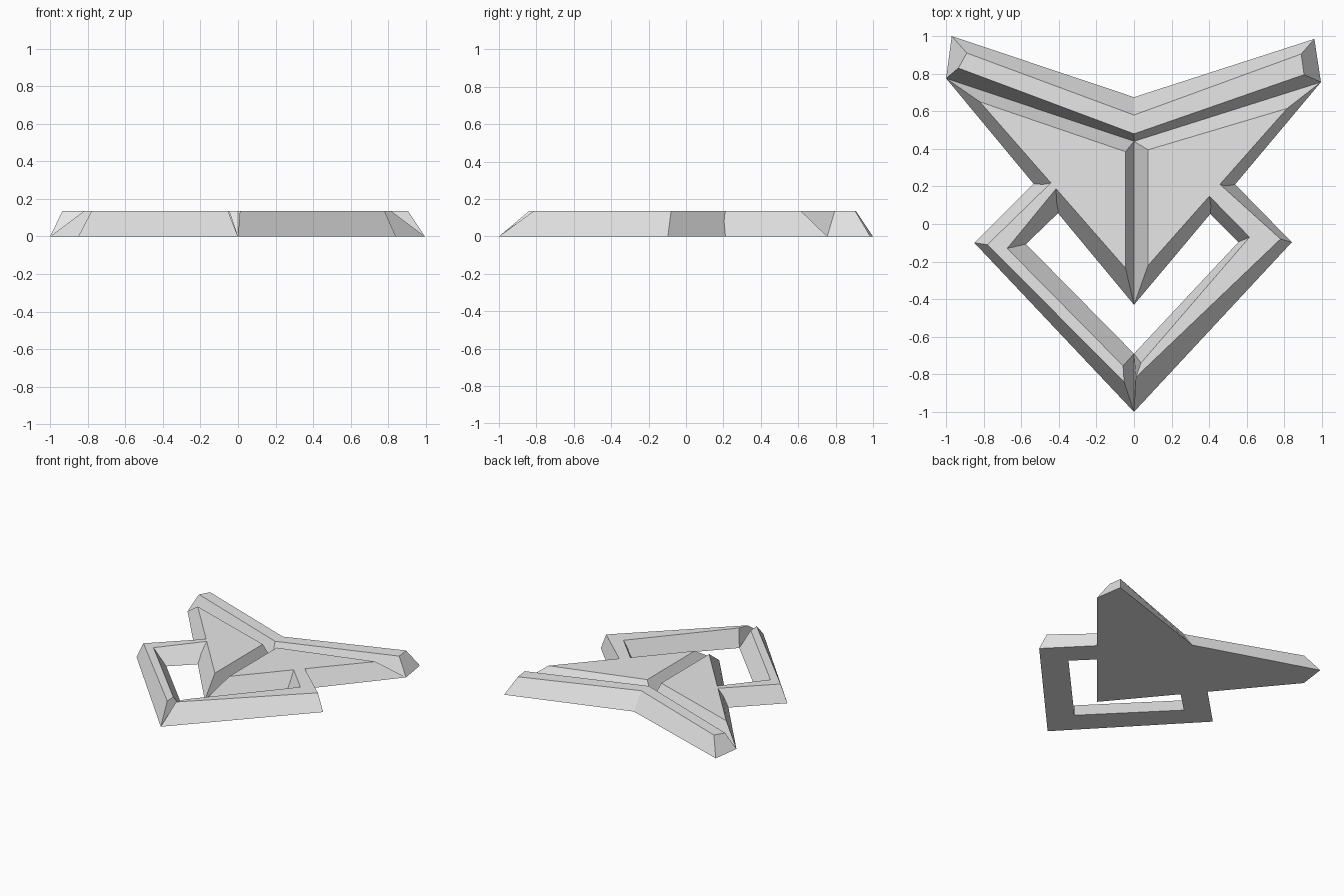
import bpy
import bmesh

HEIGHT = 0.135

cube = bpy.data.objects.get("Cube")
if cube:
    bpy.data.objects.remove(cube, do_unlink=True)

grey = bpy.data.materials.new("light grey")
grey.use_nodes = True
grey.diffuse_color = (0.8, 0.8, 0.8, 1)
grey.node_tree.nodes["Principled BSDF"].inputs["Base Color"].default_value = (0.8, 0.8, 0.8, 1)


def bevelled_slab(name, base, top):
    """Solid with a base outline on the ground and a smaller matching outline on top."""
    bm = bmesh.new()
    low = [bm.verts.new((x, y, 0)) for x, y in base]
    high = [bm.verts.new((x, y, HEIGHT)) for x, y in top]
    bm.faces.new(low)
    bm.faces.new(high)
    n = len(low)
    for i in range(n):
        j = (i + 1) % n
        bm.faces.new((low[i], low[j], high[j], high[i]))
    bmesh.ops.recalc_face_normals(bm, faces=bm.faces)
    mesh = bpy.data.meshes.new(name)
    bm.to_mesh(mesh)
    bm.free()
    mesh.materials.append(grey)
    obj = bpy.data.objects.new(name, mesh)
    bpy.context.collection.objects.link(obj)
    return obj


# Swept bar along the back
bevelled_slab(
    "rear_bar",
    [(-0.97, 1.0), (0, 0.675), (0.96, 0.985), (0.995, 0.755), (0, 0.44), (-1, 0.775)],
    [(-0.89, 0.91), (0, 0.58), (0.89, 0.905), (0.905, 0.795), (0, 0.48), (-0.935, 0.83)])

# Two triangular wings meeting in a central groove
bevelled_slab(
    "right_wing",
    [(-1, 0.775), (0, 0.44), (0, -0.43)],
    [(-0.82, 0.65), (-0.045, 0.385), (-0.045, -0.235)])
bevelled_slab(
    "left_wing",
    [(0.995, 0.755), (0, 0.44), (0, -0.43)],
    [(0.815, 0.615), (0.075, 0.395), (0.075, -0.22)])

# Two bent arms framing the front opening, their ends buried in the wings
bevelled_slab(
    "right_arm",
    [(0, -1), (-0.85, -0.1), (-0.5, 0.25), (-0.35, 0.11), (-0.575, -0.107), (0, -0.69)],
    [(-0.053, -0.84), (-0.78, -0.11), (-0.4, 0.26), (-0.38, 0.23), (-0.675, -0.13), (-0.058, -0.755)])
bevelled_slab(
    "left_arm",
    [(0, -1), (0.84, -0.097), (0.5, 0.25), (0.35, 0.11), (0.556, -0.096), (0, -0.69)],
    [(0.01, -0.815), (0.78, -0.08), (0.42, 0.245), (0.36, 0.19), (0.615, -0.07), (0.037, -0.74)])
